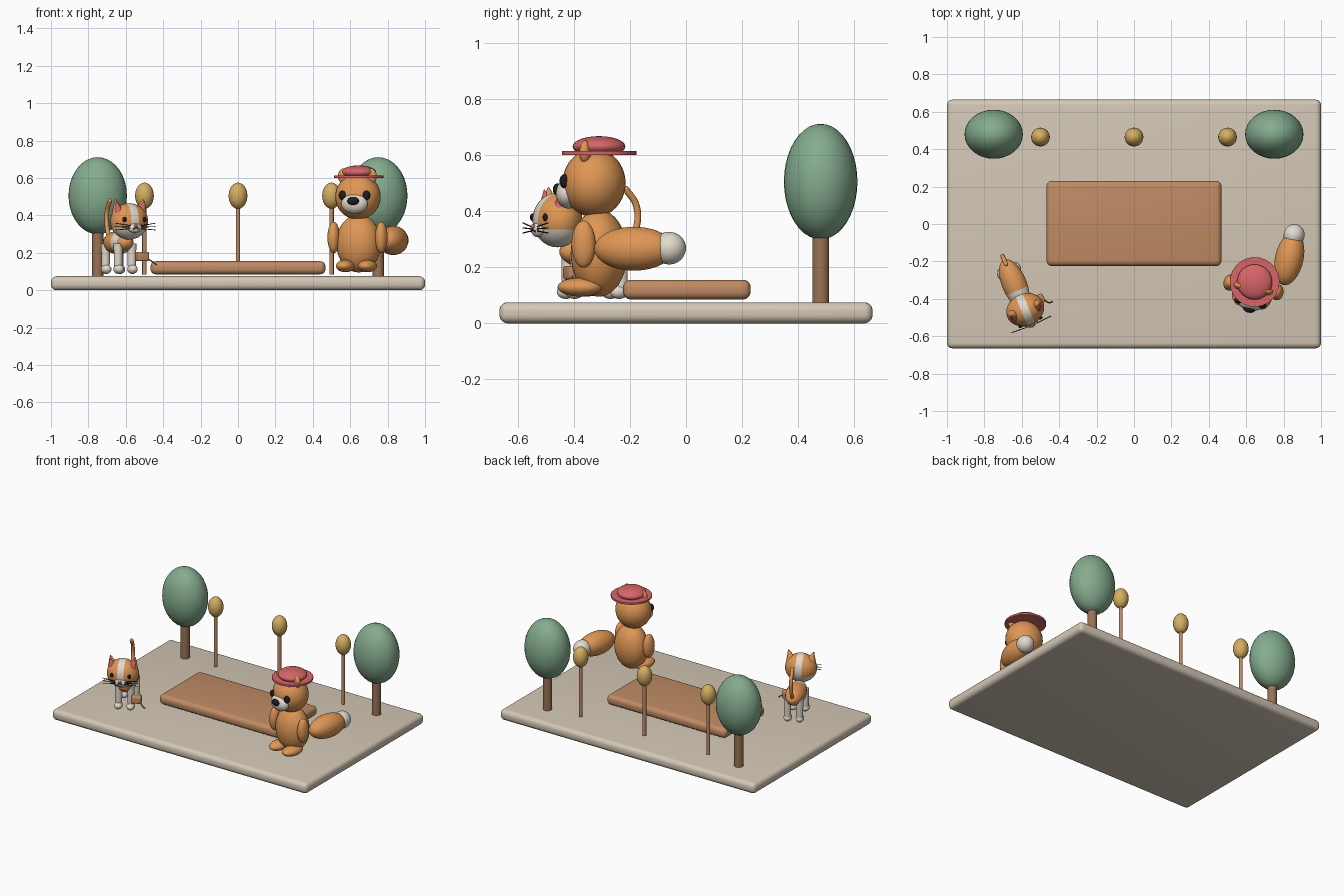
import bpy, bmesh
from math import radians, pi
from mathutils import Matrix, Vector, Euler

cube = bpy.data.objects.get("Cube")
if cube:
    bpy.data.objects.remove(cube)


def material(name, *rgb):
    m = bpy.data.materials.new(name)
    m.use_nodes = True
    col = (*rgb, 1)
    m.diffuse_color = col
    m.node_tree.nodes["Principled BSDF"].inputs["Base Color"].default_value = col
    return m


stone = material("stone", .66, .58, .47)
wood = material("wood", .53, .26, .13)
bark = material("bark", .33, .17, .09)
leaf = material("leaf_green", .23, .41, .27)
gold = material("lamp_gold", .66, .42, .12)
orange = material("orange_fur", .74, .31, .09)
cream = material("cream_fur", .76, .70, .61)
pink = material("pink_felt", .68, .13, .14)
black = material("black", .012, .012, .014)


def finish(name, bm, mats, matrix, smooth=40):
    bm.transform(matrix)
    bmesh.ops.recalc_face_normals(bm, faces=bm.faces)
    me = bpy.data.meshes.new(name)
    bm.to_mesh(me)
    bm.free()
    for m in mats:
        me.materials.append(m)
    ob = bpy.data.objects.new(name, me)
    bpy.context.collection.objects.link(ob)
    bpy.ops.object.select_all(action='DESELECT')
    bpy.context.view_layer.objects.active = ob
    ob.select_set(True)
    bpy.ops.object.shade_smooth_by_angle(angle=radians(smooth))
    return ob


def frame(loc, rot=(0, 0, 0), base=Matrix()):
    return base @ Matrix.LocRotScale(Vector(loc), Euler(rot), None)


def ellipsoid(name, mat, loc, size, rot=(0, 0, 0), base=Matrix(), cuts=(), rule=None, second=None):
    """Ellipsoid; cuts are planes (axis, offset) and rule picks faces of the second colour."""
    bm = bmesh.new()
    bmesh.ops.create_uvsphere(bm, u_segments=32, v_segments=20, radius=1)
    bm.transform(Matrix.Diagonal((*size, 1)))
    for axis, off in cuts:
        n = Vector((0, 0, 0))
        n[axis] = 1
        bmesh.ops.bisect_plane(bm, geom=bm.verts[:] + bm.edges[:] + bm.faces[:],
                               plane_co=n * off, plane_no=n, dist=1e-5)
    if rule:
        for f in bm.faces:
            f.material_index = int(rule(f.calc_center_median()))
    return finish(name, bm, [mat, second] if second else [mat], frame(loc, rot, base), 60)


def cylinder(name, mat, loc, r1, r2, h, rot=(0, 0, 0), base=Matrix()):
    bm = bmesh.new()
    bmesh.ops.create_cone(bm, cap_ends=True, segments=24, radius1=r1, radius2=r2, depth=h)
    return finish(name, bm, [mat], frame(loc, rot, base))


def box(name, mat, loc, size, bevel, rot=(0, 0, 0), base=Matrix()):
    bm = bmesh.new()
    bmesh.ops.create_cube(bm, size=1)
    bm.transform(Matrix.Diagonal((*size, 1)))
    bmesh.ops.bevel(bm, geom=bm.edges[:], offset=bevel, segments=5, profile=.5, affect='EDGES')
    return finish(name, bm, [mat], frame(loc, rot, base))


def tube(name, mat, points, radius, base=Matrix()):
    cu = bpy.data.curves.new(name, 'CURVE')
    cu.dimensions = '3D'
    cu.bevel_depth = radius
    cu.bevel_resolution = 3
    cu.use_fill_caps = True
    sp = cu.splines.new('BEZIER')
    sp.bezier_points.add(len(points) - 1)
    for bp, p in zip(sp.bezier_points, points):
        bp.co = base @ Vector(p)
        bp.handle_left_type = bp.handle_right_type = 'AUTO'
    cu.materials.append(mat)
    ob = bpy.data.objects.new(name, cu)
    bpy.context.collection.objects.link(ob)


SIDES = (("left", 1), ("right", -1))

# Ground slab and low platform
box("ground_slab", stone, (0, 0, .0375), (2, 1.33, .075), .03)
box("platform", wood, (0, .003, .12), (.935, .455, .07), .028)

# Trees and lamps
for side, s in SIDES:
    cylinder(side + "_tree_trunk", bark, (s * .75, .48, .2), .03, .03, .26)
    ellipsoid(side + "_tree_crown", leaf, (s * .75, .48, .505), (.156, .131, .206))
for i, x in enumerate((-.5, 0, .5)):
    cylinder(f"lamp_post_{i}", wood, (x, .465, .265), .012, .012, .36)
    ellipsoid(f"lamp_bulb_{i}", gold, (x, .465, .505), (.05, .05, .07))

# Standing animal with hat
A = frame((.645, -.31, 0), (0, 0, -.2))
ellipsoid("standing_body", orange, (0, 0, .25), (.12, .1, .155), base=A)
ellipsoid("standing_head", orange, (0, -.018, .5), (.122, .112, .122), base=A)
ellipsoid("standing_muzzle", cream, (0, -.112, .462), (.072, .042, .053), base=A)
ellipsoid("standing_nose", black, (0, -.15, .477), (.032, .017, .022), base=A)
for side, s in SIDES:
    ellipsoid(side + "_eye", black, (s * .065, -.112, .507), (.021, .018, .025), base=A)
    ellipsoid(side + "_ear", orange, (s * .072, -.035, .61), (.034, .021, .042), base=A)
    ellipsoid(side + "_arm", orange, (s * .13, -.03, .282), (.033, .043, .084), base=A)
    ellipsoid(side + "_foot", orange, (s * .06, -.058, .129), (.05, .08, .033), base=A)
cylinder("hat_brim", pink, (0, 0, .607), .133, .133, .013, base=A)
ellipsoid("hat_crown", pink, (0, 0, .63), (.094, .094, .037), base=A)
ellipsoid("bushy_tail", orange, (.83, -.185, .266), (.076, .145, .078), (0, 0, -.22))
ellipsoid("tail_tip", cream, (.856, -.06, .268), (.056, .06, .058), (0, 0, -.22))

# Four-legged animal
C = frame((-.64, -.32, 0), (0, 0, .4))
ellipsoid("small_body", orange, (0, 0, .255), (.066, .14, .062), base=C, second=cream,
          cuts=((1, -.095), (1, -.04)), rule=lambda c: -.095 < c.y < -.04)
ellipsoid("small_head", orange, (0, -.15, .368), (.104, .086, .097), base=C, second=cream,
          cuts=((2, -.033), (0, -.021), (0, .021)),
          rule=lambda c: c.z < -.033 or abs(c.x) < .021)
ellipsoid("small_muzzle", cream, (0, -.226, .333), (.04, .02, .026), base=C)
ellipsoid("small_nose", pink, (0, -.245, .345), (.011, .008, .008), base=C)
tube("small_mouth", black, [(-.018, -.243, .327), (0, -.247, .333), (.018, -.243, .327)], .003, C)
for side, s in SIDES:
    ellipsoid(side + "_small_eye", black, (s * .058, -.222, .378), (.012, .008, .014), base=C)
    cylinder(side + "_small_ear", orange, (s * .073, -.15, .448), .036, .003, .075, (0, s * .25, 0), C)
    cylinder(side + "_inner_ear", pink, (s * .074, -.166, .447), .025, .002, .06, (0, s * .25, 0), C)
    for i in (-1, 0, 1):
        tube(f"{side}_whisker_{i}", black, [(s * .03, -.24, .337 + i * .008),
             (s * .115, -.235, .34 + i * .018)], .0022, C)
    for end, y in (("front", -.092), ("rear", .08)):
        cylinder(f"{side}_{end}_leg", cream, (s * .04, y, .18), .022, .024, .14, base=C)
        ellipsoid(f"{side}_{end}_paw", cream, (s * .04, y - .008, .112), (.027, .034, .025), base=C)
tube("thin_tail", orange, [(0, .12, .27), (0, .155, .34), (0, .155, .42), (0, .115, .478)], .012, C)
ellipsoid("thin_tail_end", orange, (0, .115, .478), (.012, .012, .012), base=C)

# Satchel with strap
box("satchel", wood, (-.512, -.405, .18), (.065, .05, .05), .01, (0, 0, .4))
tube("satchel_strap", bark, [(-.485, -.4, .17), (-.455, -.42, .15), (-.435, -.415, .135)], .004)
